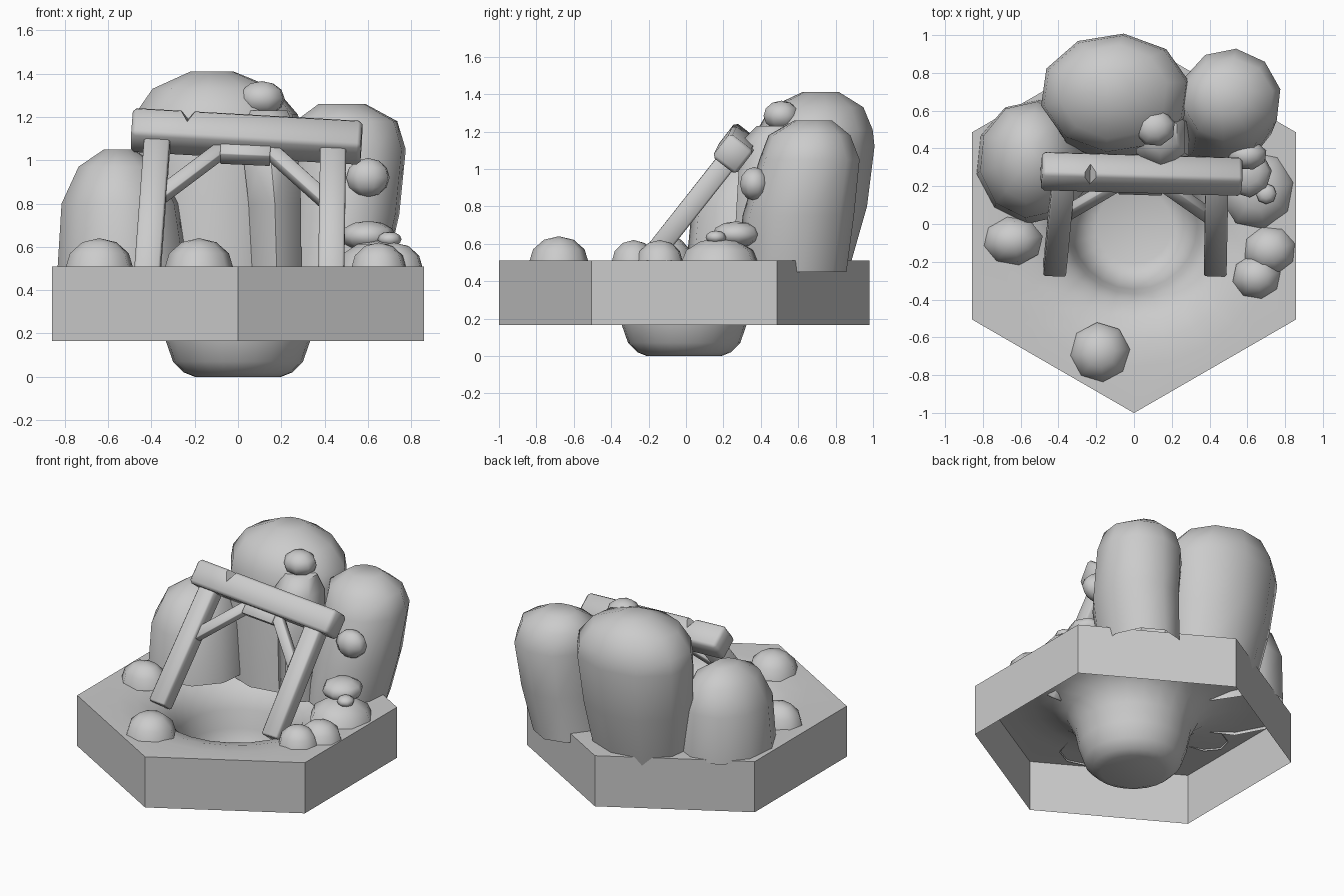
import bpy, bmesh, math
from mathutils import Matrix, Vector

cube = bpy.data.objects.get("Cube")
if cube:
    bpy.data.objects.remove(cube, do_unlink=True)

grey = bpy.data.materials.new("plain_grey")
grey.use_nodes = True
grey.diffuse_color = (0.6, 0.6, 0.6, 1)
grey.node_tree.nodes["Principled BSDF"].inputs["Base Color"].default_value = (0.6, 0.6, 0.6, 1)


def finish(name, bm, angle):
    """Turn a bmesh into a named object, smoothed below an angle."""
    bmesh.ops.recalc_face_normals(bm, faces=bm.faces)
    mesh = bpy.data.meshes.new(name)
    bm.to_mesh(mesh)
    bm.free()
    mesh.materials.append(grey)
    obj = bpy.data.objects.new(name, mesh)
    bpy.context.collection.objects.link(obj)
    bpy.ops.object.select_all(action='DESELECT')
    obj.select_set(True)
    bpy.context.view_layer.objects.active = obj
    bpy.ops.object.shade_smooth_by_angle(angle=math.radians(angle))


def loft(bm, loops):
    for a, b in zip(loops, loops[1:]):
        for i in range(len(a)):
            j = (i + 1) % len(a)
            bm.faces.new((a[i], a[j], b[j], b[i]))


def rock(name, rings, sides=10, turn=0.2):
    """Loft a boulder through oval rings (z, centre x, centre y, radius x, radius y)."""
    bm = bmesh.new()
    loops = []
    for z, cx, cy, rx, ry in rings:
        angles = [turn + math.tau * i / sides for i in range(sides)]
        loops.append([bm.verts.new((cx + rx * math.cos(a), cy + ry * math.sin(a), z))
                      for a in angles])
    loft(bm, loops)
    bm.faces.new(loops[-1])
    finish(name, bm, 60)


def stone(name, centre, size, turn=0.0, half=False):
    """Small rounded stone, or only its upper half when it sits on the ground."""
    bm = bmesh.new()
    bmesh.ops.create_uvsphere(bm, u_segments=8, v_segments=6, radius=1)
    if half:
        buried = [v for v in bm.verts if v.co.z < -0.1]
        bmesh.ops.delete(bm, geom=buried, context='VERTS')
    bm.transform(Matrix.Translation(centre) @ Matrix.Diagonal((*size, 1))
                 @ Matrix.Rotation(turn, 4, 'Z'))
    finish(name, bm, 70)


FRAME_NORMAL = Vector((0, -0.79, 0.61))


def timber(name, start, end, width, depth, bevel, notch=None):
    """Bevelled timber in the leaning frame plane; notch = distance along its edge."""
    start, end = Vector(start), Vector(end)
    length = (end - start).length
    z = (end - start).normalized()
    y = (FRAME_NORMAL - z * FRAME_NORMAL.dot(z)).normalized()
    x = y.cross(z)
    # Sections: distance, inset, cut of the upper front corner
    sections = [(0, bevel, 0), (bevel, 0, bevel), (length - bevel, 0, bevel), (length, bevel, 0)]
    if notch:
        sections[2:2] = [(notch - 0.03, 0, bevel), (notch, 0, 0.075), (notch + 0.03, 0, bevel)]
    bm = bmesh.new()
    loops = []
    for dist, inset, corner_cut in sections:
        w, d = width / 2 - inset, depth / 2 - inset
        c = bevel - inset
        k = corner_cut
        outline = [(w, d - k), (w - k, d), (c - w, d), (-w, d - c),
                   (-w, c - d), (c - w, -d), (w - c, -d), (w, c - d)]
        loops.append([bm.verts.new(start + z * dist + x * u + y * v) for u, v in outline])
    loft(bm, loops)
    bm.faces.new(loops[0])
    bm.faces.new(loops[-1])
    bmesh.ops.remove_doubles(bm, verts=bm.verts, dist=0.0005)
    finish(name, bm, 50)


# Hexagonal ground tile: open underneath, with a round pit hanging below
SEGMENTS = 24
CENTRE_Y = -0.01
angles = [math.tau * i / SEGMENTS for i in range(SEGMENTS)]
bm = bmesh.new()


def hex_radius(a):
    return 0.858 / math.cos((a + math.pi / 6) % (math.pi / 3) - math.pi / 6)


def tile_ring(z, radius):
    return [bm.verts.new((radius(a) * math.cos(a), CENTRE_Y + radius(a) * math.sin(a), z))
            for a in angles]


loops = [tile_ring(0.165, hex_radius), tile_ring(0.51, hex_radius)]
for r, z in [(0.74, 0.51), (0.62, 0.497), (0.5, 0.46), (0.41, 0.39), (0.36, 0.29),
             (0.335, 0.17), (0.3, 0.07), (0.25, 0.02), (0.2, 0.0)]:
    loops.append(tile_ring(z, lambda a: r))
loft(bm, loops)
bm.faces.new(loops[-1])
finish("ground_tile", bm, 40)

# Large boulders around the back
rock("back_boulder", [
    (0.45, -0.09, 0.59, 0.33, 0.28), (0.8, -0.1, 0.65, 0.37, 0.32),
    (1.12, -0.1, 0.69, 0.4, 0.32), (1.21, -0.1, 0.69, 0.385, 0.31),
    (1.33, -0.11, 0.7, 0.29, 0.25), (1.41, -0.12, 0.72, 0.1, 0.1)])
rock("left_boulder", [
    (0.45, 0.44, 0.57, 0.24, 0.29), (0.75, 0.49, 0.6, 0.26, 0.3),
    (1.05, 0.51, 0.66, 0.27, 0.27), (1.18, 0.5, 0.66, 0.24, 0.22),
    (1.26, 0.48, 0.68, 0.11, 0.1)])
rock("right_boulder", [
    (0.49, -0.53, 0.33, 0.31, 0.33), (0.8, -0.545, 0.34, 0.275, 0.31),
    (0.97, -0.55, 0.35, 0.19, 0.24), (1.05, -0.55, 0.36, 0.07, 0.09)])
rock("middle_pillar", [
    (0.45, 0.18, 0.44, 0.13, 0.19), (0.8, 0.17, 0.45, 0.14, 0.18),
    (1.14, 0.14, 0.46, 0.15, 0.17), (1.23, 0.14, 0.48, 0.1, 0.1)], 6, math.pi / 6)

# Small stones on the boulders and on the ground
stone("top_stone", (0.11, 0.51, 1.285), (0.11, 0.1, 0.08), 0.3)
stone("side_stone", (0.6, 0.365, 0.92), (0.105, 0.08, 0.09), 0.3)
stone("stack_base_stone", (0.65, 0.18, 0.5), (0.2, 0.21, 0.13), 0.2, True)
stone("stack_upper_stone", (0.6, 0.27, 0.65), (0.13, 0.13, 0.07), 0.1)
stone("stack_pebble", (0.7, 0.16, 0.635), (0.055, 0.055, 0.035))
stone("ground_stone_right", (-0.64, -0.09, 0.5), (0.16, 0.13, 0.14), 0.2, True)
stone("ground_stone_front", (-0.18, -0.68, 0.5), (0.16, 0.16, 0.14), 0.1, True)
stone("ground_stone_left", (0.72, -0.14, 0.5), (0.14, 0.13, 0.12), 0.3, True)
stone("ground_stone_left_front", (0.65, -0.28, 0.5), (0.13, 0.12, 0.12), 0.2, True)


def on_frame(x, z):
    return (x, -0.2 + 0.78 * (z - 0.51), z)


# Leaning timber frame, with a split notch in the beam's upper front edge
timber("right_post", (-0.42, -0.24, 0.46), (-0.37, 0.28, 1.12), 0.12, 0.11, 0.01)
timber("left_post", (0.43, -0.24, 0.46), (0.44, 0.25, 1.08), 0.12, 0.11, 0.01)
timber("right_brace", on_frame(-0.38, 0.82), on_frame(-0.06, 1.06), 0.065, 0.06, 0.004)
timber("left_brace", on_frame(0.42, 0.8), on_frame(0.13, 1.06), 0.065, 0.06, 0.004)
timber("brace_block", on_frame(-0.08, 1.045), on_frame(0.15, 1.035), 0.1, 0.08, 0.004)
timber("top_beam", (-0.49, 0.28, 1.14), (0.57, 0.25, 1.08), 0.16, 0.16, 0.018, 0.255)
